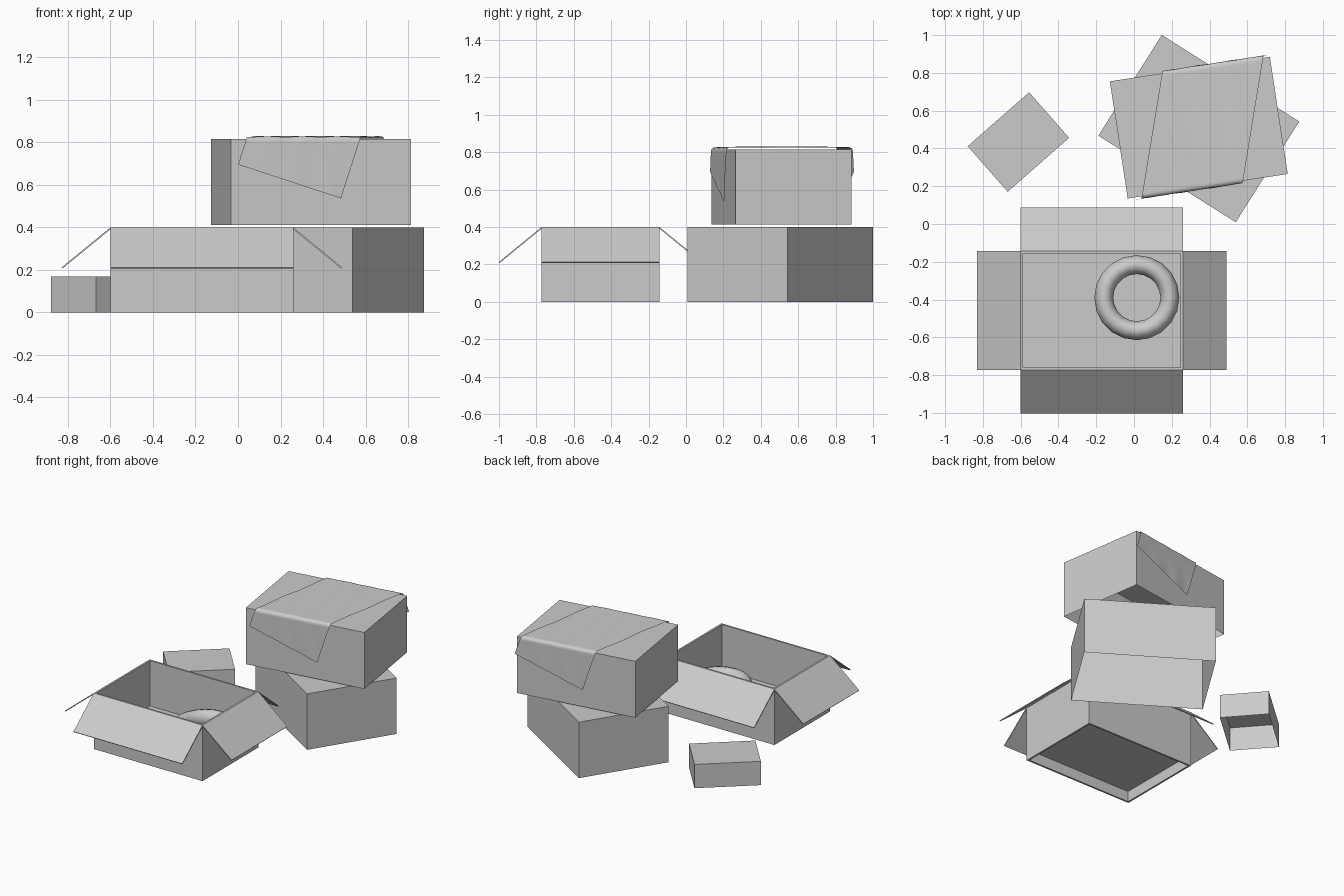
import bpy, bmesh, math
from mathutils import Matrix, Vector

if "Cube" in bpy.data.objects:
    bpy.data.objects.remove(bpy.data.objects["Cube"])

BOX = (0.86, 0.63, 0.40)


def add_mesh(name, bm):
    mesh = bpy.data.meshes.new(name)
    bm.normal_update()
    bm.to_mesh(mesh)
    bm.free()
    obj = bpy.data.objects.new(name, mesh)
    bpy.context.collection.objects.link(obj)
    return obj


def box(name, size, loc, angle=0, open_sides=(-1,)):
    """Carton standing on loc; open_sides lists the z directions left open."""
    bm = bmesh.new()
    bmesh.ops.create_cube(bm, size=1)
    bm.normal_update()
    gone = [f for f in bm.faces if round(f.normal.z) in open_sides and abs(f.normal.z) > 0.5]
    bmesh.ops.delete(bm, geom=gone, context='FACES')
    bmesh.ops.translate(bm, verts=bm.verts, vec=(0, 0, 0.5))
    bmesh.ops.scale(bm, verts=bm.verts, vec=size)
    obj = add_mesh(name, bm)
    obj.location = loc
    obj.rotation_euler.z = math.radians(angle)
    return obj


def thicken(obj, thickness):
    mod = obj.modifiers.new("thickness", 'SOLIDIFY')
    mod.thickness = thickness
    mod.offset = -1
    mod.use_even_offset = True


def quad(name, points):
    bm = bmesh.new()
    bm.faces.new([bm.verts.new(p) for p in points])
    return add_mesh(name, bm)


# Closed cartons, hollow underneath
box("lower_box", BOX, (0.343, 0.505, 0), -32.2)
box("upper_box", (0.857, 0.627, 0.403), (0.343, 0.51, 0.412), 8.7)
box("small_box", (0.433, 0.321, 0.17), (-0.612, 0.434, 0), 41.3)

# Open carton: four walls and a raised floor
cx, cy = -0.17, -0.457
walls = box("open_box_walls", BOX, (cx, cy, 0), 0, (-1, 1))
thicken(walls, 0.013)
hx, hy, top = BOX[0] / 2, BOX[1] / 2, BOX[2]
quad("open_box_floor", [(cx + sx * (hx - 0.012), cy + sy * (hy - 0.012), 0.075)
                        for sx, sy in ((-1, -1), (1, -1), (1, 1), (-1, 1))])

# Four flaps folded outward and down
for name, angle, reach, half in (("right", 0, hx, hy), ("back", 90, hy, hx),
                                 ("left", 180, hx, hy), ("front", 270, hy, hx)):
    rot = Matrix.Rotation(math.radians(angle), 3, 'Z')
    pts = [rot @ Vector(p) + Vector((cx, cy, 0)) for p in
           ((reach, -half, top), (reach + 0.23, -half, 0.212),
            (reach + 0.23, half, 0.212), (reach, half, top))]
    thicken(quad(name + "_flap", pts), 0.007)

# Tape roll inside the open carton
bpy.ops.mesh.primitive_torus_add(major_segments=20, minor_segments=12, major_radius=0.175,
                                 minor_radius=0.05, location=(0.015, -0.39, 0.16))
roll = bpy.context.object
roll.name = "tape_roll"
roll.scale.z = 1.2
bpy.ops.object.shade_smooth()

# Cloth: a turned rectangle draped over the upper carton's long edges
R, EDGE, TOP = 0.02, 0.3055, 0.807
WIDTH, LENGTH = 0.515, 1.11


def drape(u, v):
    s = abs(v) - EDGE
    side = math.copysign(1, v)
    crease = 0.003 * math.sin(38 * u + 5 * v) * math.cos(4 * v)
    if s <= 0:
        return u, v, TOP + R + crease
    bend = min(s / R, math.pi / 2)
    drop = max(0, s - R * math.pi / 2)
    r = R + crease
    return u, side * (EDGE + r * math.sin(bend)), TOP + r * math.cos(bend) - drop


bm = bmesh.new()
bmesh.ops.create_grid(bm, x_segments=30, y_segments=110, size=0.5)
turn = Matrix.Rotation(math.radians(-18), 3, 'Z')
for vert in bm.verts:
    p = turn @ Vector((vert.co.x * WIDTH, vert.co.y * LENGTH, 0))
    vert.co = drape(p.x + 0.02, p.y)
cloth = add_mesh("draped_cloth", bm)
cloth.location = (0.343, 0.51, 0)
cloth.rotation_euler.z = math.radians(8.7)
for poly in cloth.data.polygons:
    poly.use_smooth = True
